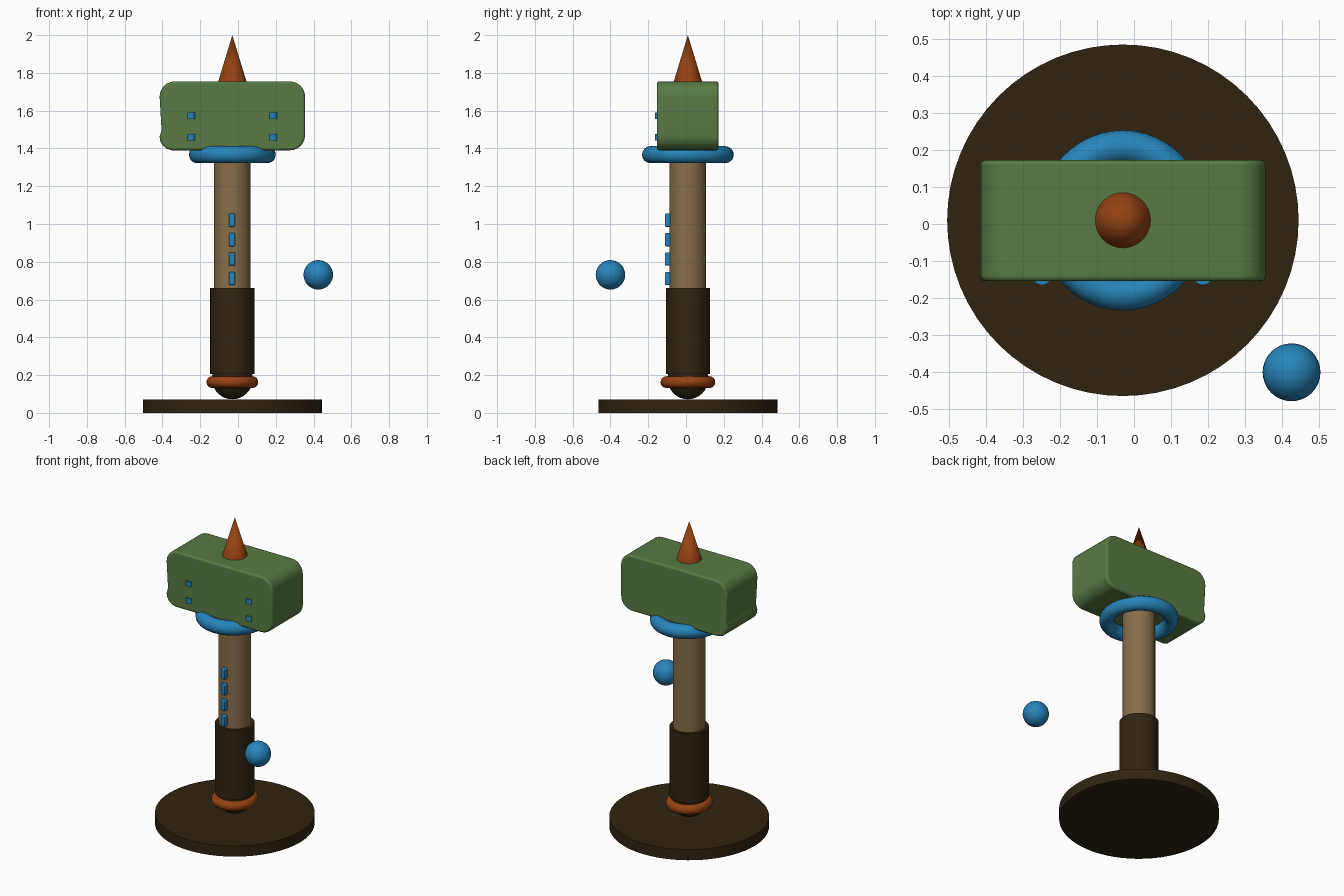
import bpy, bmesh, math

if "Cube" in bpy.data.objects:
    bpy.data.objects.remove(bpy.data.objects["Cube"])

CX, CY = -0.03, 0.01  # axis of the hammer


def material(name, r, g, b):
    def lin(c):
        c /= 255
        return c / 12.92 if c <= 0.04045 else ((c + 0.055) / 1.055) ** 2.4
    m = bpy.data.materials.new(name)
    m.diffuse_color = (lin(r), lin(g), lin(b), 1)
    m.use_nodes = True
    m.node_tree.nodes["Principled BSDF"].inputs["Base Color"].default_value = m.diffuse_color
    return m


DARK = material("dark_brown", 48, 36, 18)
TAN = material("tan_wood", 136, 110, 73)
GREEN = material("green", 89, 122, 68)
BLUE = material("blue", 39, 132, 186)
RUST = material("rust_orange", 148, 66, 18)


def finish(name, mat, bevel=0.0, segments=2, angle=35):
    ob = bpy.context.object
    ob.name = name
    ob.data.materials.append(mat)
    if bevel:
        mod = ob.modifiers.new("bevel", "BEVEL")
        mod.width, mod.segments = bevel, segments
        mod.limit_method = "ANGLE"
        mod.angle_limit = math.radians(50)
    bpy.ops.object.shade_smooth_by_angle(angle=math.radians(angle))
    return ob


def cylinder(name, mat, r, z0, z1, x=CX, y=CY, sides=48):
    bpy.ops.mesh.primitive_cylinder_add(vertices=sides, radius=r, depth=z1 - z0,
                                        location=(x, y, (z0 + z1) / 2))
    return finish(name, mat)


def sphere(name, mat, r, loc):
    bpy.ops.mesh.primitive_uv_sphere_add(segments=32, ring_count=16, radius=r, location=loc)
    return finish(name, mat)


def ring(name, mat, outer, tube, z, squash):
    bpy.ops.mesh.primitive_torus_add(major_segments=48, minor_segments=16, location=(CX, CY, z),
                                     major_radius=outer - tube, minor_radius=tube)
    bpy.context.object.scale.x = squash
    return finish(name, mat)


# Stand, pommel, grip and handle
cylinder("base", DARK, 0.474, 0, 0.07, sides=64)
sphere("pommel", DARK, 0.108, (CX, CY, 0.18))
ring("pommel_ring", RUST, 0.145, 0.031, 0.163, 0.945)
cylinder("grip", DARK, 0.117, 0.205, 0.66)
cylinder("handle", TAN, 0.097, 0.64, 1.42)
ring("collar", BLUE, 0.243, 0.045, 1.367, 0.945)


# Hammer head: rounded outline with a small dent low on the left end
def arc(cx, cz, r, start):
    return [(cx + r * math.cos(math.radians(start + a)), cz + r * math.sin(math.radians(start + a)))
            for a in range(0, 91, 15)]


R = 0.08
outline = arc(0.355 - R, 1.755 - R, R, 0) + arc(-0.415 + R, 1.755 - R, R, 90)
outline += [(-0.405, 1.50), (-0.408, 1.485), (-0.415, 1.465), (-0.412, 1.44), (-0.40, 1.418),
            (-0.38, 1.40), (-0.352, 1.39)]
outline += arc(0.355 - R, 1.39 + R, R, 270)
bm = bmesh.new()
face = bm.faces.new([bm.verts.new((x, -0.154, z)) for x, z in outline])
ext = bmesh.ops.extrude_face_region(bm, geom=[face])
bmesh.ops.translate(bm, vec=(0, 0.326, 0),
                    verts=[v for v in ext["geom"] if isinstance(v, bmesh.types.BMVert)])
bmesh.ops.recalc_face_normals(bm, faces=bm.faces)
mesh = bpy.data.meshes.new("head")
bm.to_mesh(mesh)
bm.free()
head = bpy.data.objects.new("head", mesh)
bpy.context.collection.objects.link(head)
bpy.ops.object.select_all(action="DESELECT")
head.select_set(True)
bpy.context.view_layer.objects.active = head
finish("head", GREEN, bevel=0.012, segments=3)

# Spike on top
bpy.ops.mesh.primitive_cone_add(vertices=32, radius1=0.076, depth=0.25, location=(CX, CY, 1.875))
finish("spike", RUST)

# Studs on the front of the head
for x in (-0.248, 0.186):
    for z in (1.46, 1.572):
        cylinder("head_stud", BLUE, 0.024, z - 0.017, z + 0.017, x, -0.141, 24)

# Inlays up the front of the handle
for i in range(4):
    bpy.ops.mesh.primitive_cube_add(size=1, location=(CX - 0.002, -0.094, 0.711 + 0.103 * i))
    bpy.context.object.scale = (0.031, 0.034, 0.07)
    bpy.ops.object.transform_apply(location=False, rotation=False, scale=True)
    finish("handle_inlay", BLUE, bevel=0.005)

# Floating orb
sphere("orb", BLUE, 0.078, (0.425, -0.40, 0.731))
